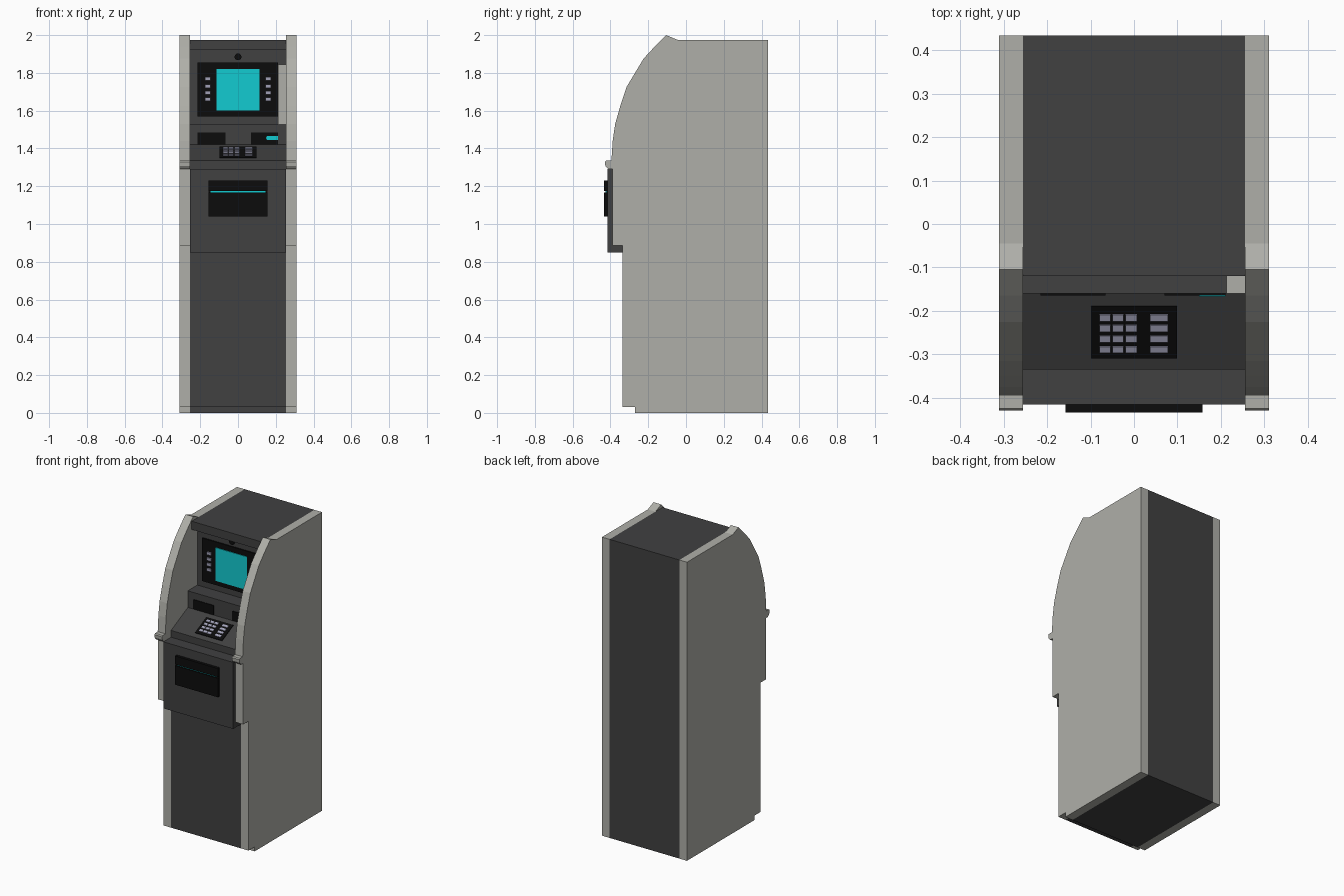
import bpy, bmesh, math
from mathutils import Matrix

if "Cube" in bpy.data.objects:
    bpy.data.objects.remove(bpy.data.objects["Cube"])


def material(name, rgb):
    m = bpy.data.materials.new(name)
    m.diffuse_color = (*rgb, 1)
    m.use_nodes = True
    m.node_tree.nodes["Principled BSDF"].inputs["Base Color"].default_value = m.diffuse_color
    return m


LIGHT = material("warm_light_grey", (0.43, 0.43, 0.395))
DARK = material("charcoal", (0.052, 0.052, 0.053))
BLACK = material("black", (0.0035, 0.0035, 0.0035))
CYAN = material("cyan", (0.006, 0.60, 0.64))
KEY = material("lavender_grey", (0.36, 0.36, 0.48))


def finish(name, bm, mat):
    bmesh.ops.recalc_face_normals(bm, faces=bm.faces)
    me = bpy.data.meshes.new(name)
    bm.to_mesh(me)
    bm.free()
    me.materials.append(mat)
    ob = bpy.data.objects.new(name, me)
    bpy.context.collection.objects.link(ob)
    return ob


def extrude_x(name, profile, x0, x1, mat):
    """Extrude a (y, z) outline between two x positions."""
    bm = bmesh.new()
    face = bm.faces.new([bm.verts.new((x0, y, z)) for y, z in profile])
    out = bmesh.ops.extrude_face_region(bm, geom=[face])
    verts = [v for v in out["geom"] if isinstance(v, bmesh.types.BMVert)]
    bmesh.ops.translate(bm, verts=verts, vec=(x1 - x0, 0, 0))
    return finish(name, bm, mat)


def boxes(name, spans, mat, matrix=None):
    """One object made of boxes given as (x0, x1, y0, y1, z0, z1)."""
    bm = bmesh.new()
    for x0, x1, y0, y1, z0, z1 in spans:
        m = (Matrix.Translation(((x0 + x1) / 2, (y0 + y1) / 2, (z0 + z1) / 2))
             @ Matrix.Diagonal((x1 - x0, y1 - y0, z1 - z0, 1)))
        bmesh.ops.create_cube(bm, size=1, matrix=m)
    if matrix:
        bm.transform(matrix)
    return finish(name, bm, mat)


def disc(name, x, y, z, radius, depth, mat):
    bm = bmesh.new()
    m = Matrix.Translation((x, y, z)) @ Matrix.Rotation(math.pi / 2, 4, 'X')
    bmesh.ops.create_cone(bm, cap_ends=True, segments=20, radius1=radius,
                          radius2=radius, depth=depth, matrix=m)
    return finish(name, bm, mat)


BACK = 0.434

# Side panels: curved brow, small handle lip, stepped front and toe notch
side = [(BACK, 0), (BACK, 1.975), (-0.045, 1.975), (-0.105, 2.0),
        (-0.165, 1.94), (-0.225, 1.875), (-0.27, 1.80), (-0.315, 1.725),
        (-0.348, 1.625), (-0.375, 1.53), (-0.388, 1.44), (-0.395, 1.335),
        (-0.424, 1.335), (-0.429, 1.328), (-0.427, 1.308), (-0.412, 1.29),
        (-0.39, 1.29), (-0.39, 0.885), (-0.335, 0.885), (-0.335, 0.03),
        (-0.27, 0.03), (-0.27, 0)]
for label, s in (("left", -1), ("right", 1)):
    extrude_x(label + "_side_panel", side, s * 0.255, s * 0.311, LIGHT)

# Cabinet core: lower door, fascia, keypad slope, ledge, screen recess, head
core = [(BACK, 0), (BACK, 1.975), (-0.12, 1.975), (-0.12, 1.92),
        (-0.06, 1.92), (-0.06, 1.53), (-0.16, 1.53), (-0.16, 1.42),
        (-0.335, 1.335), (-0.335, 1.29), (-0.415, 1.29), (-0.415, 0.85),
        (-0.335, 0.85), (-0.335, 0.03), (-0.27, 0.03), (-0.27, 0)]
extrude_x("cabinet_core", core, -0.255, 0.255, DARK)

# Light filler block beside the screen
extrude_x("screen_side_filler", [(-0.05, 1.53), (-0.16, 1.53), (-0.16, 1.845),
                                 (-0.05, 1.845)], 0.213, 0.255, LIGHT)

# Screen, bezel, side buttons and camera lens
boxes("screen_bezel", [(-0.215, 0.213, -0.068, -0.058, 1.57, 1.855)], BLACK)
boxes("screen", [(-0.115, 0.115, -0.072, -0.066, 1.60, 1.82)], CYAN)
boxes("screen_buttons",
      [(s * 0.16 - 0.015, s * 0.16 + 0.015, -0.077, -0.066, z - 0.009, z + 0.009)
       for s in (-1, 1) for z in (1.66, 1.695, 1.73, 1.768)], KEY)
disc("camera_lens", 0, -0.062, 1.885, 0.018, 0.012, BLACK)

# Receipt slot and card reader
boxes("receipt_slot", [(-0.215, -0.065, -0.164, -0.158, 1.422, 1.485)], BLACK)
boxes("card_reader", [(0.07, 0.211, -0.164, -0.158, 1.422, 1.485)], BLACK)
boxes("card_slot", [(0.16, 0.211, -0.167, -0.162, 1.444, 1.466)], CYAN)
disc("card_slot_end", 0.16, -0.1645, 1.455, 0.011, 0.005, CYAN)

# Keypad lying on the slope
tilt = math.atan2(0.085, 0.175)
place = (Matrix.Translation((0, -0.2475, 1.3775))
         @ Matrix.Rotation(tilt, 4, 'X'))
boxes("keypad_plate", [(-0.099, 0.099, -0.066, 0.066, -0.002, 0.005)], BLACK, place)
columns = [(-0.079, -0.054), (-0.049, -0.024), (-0.019, 0.007), (0.037, 0.078)]
boxes("keypad_keys",
      [(x0, x1, y - 0.008, y + 0.008, 0.004, 0.010)
       for x0, x1 in columns for y in (-0.042, -0.015, 0.012, 0.039)], KEY, place)

# Cash dispenser: two lips with a glowing slit between them
boxes("dispenser", [(-0.157, 0.157, -0.422, -0.41, 1.04, 1.23),
                    (-0.157, 0.157, -0.434, -0.42, 1.04, 1.166),
                    (-0.157, 0.157, -0.434, -0.42, 1.174, 1.23)], BLACK)
boxes("dispenser_slit", [(-0.145, 0.145, -0.425, -0.421, 1.166, 1.174)], CYAN)
